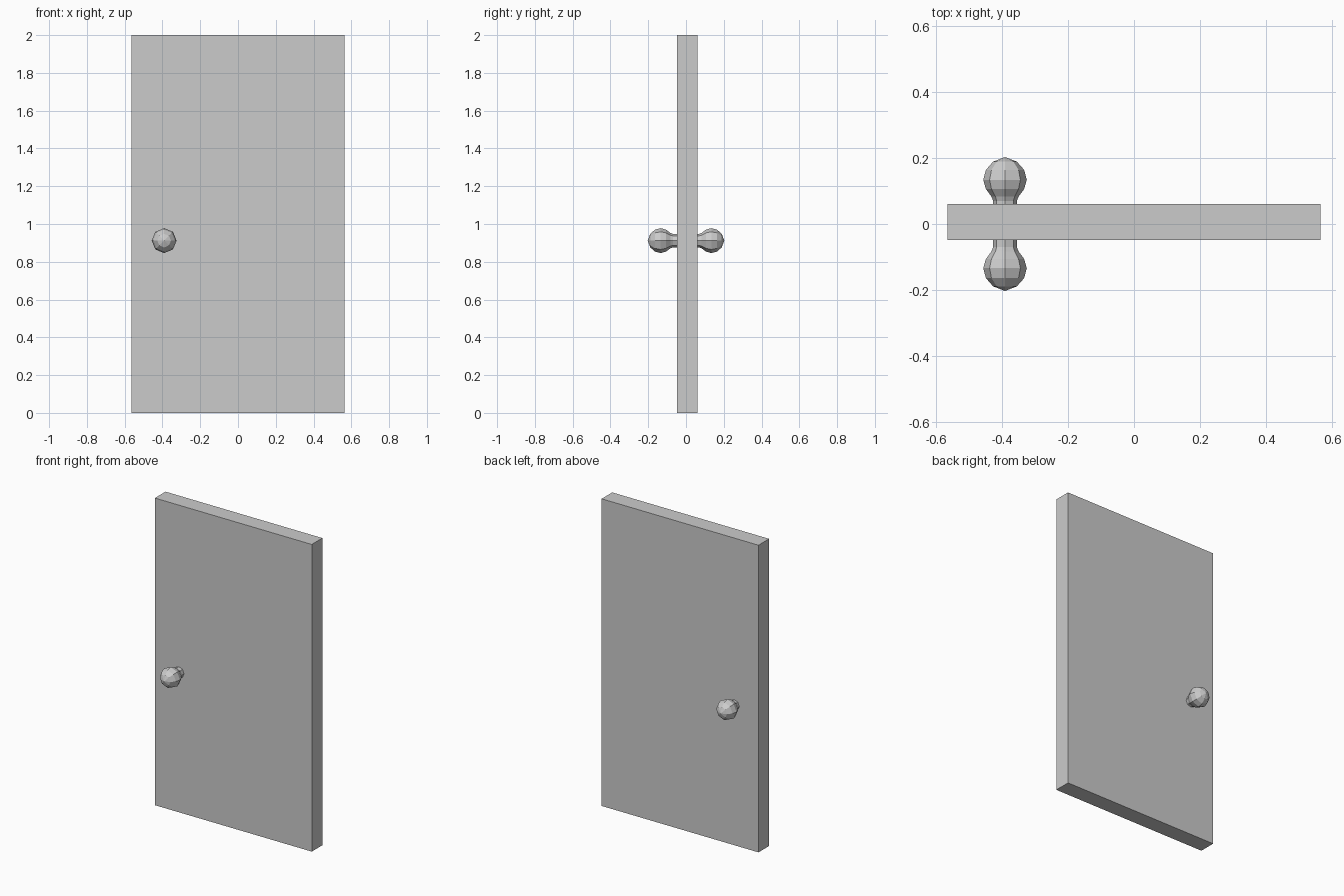
import bpy, bmesh
from math import cos, sin, tau

if "Cube" in bpy.data.objects:
    bpy.data.objects.remove(bpy.data.objects["Cube"])

KNOB_X, KNOB_Z, SIDES = -0.391, 0.912, 8
# (distance out from the door's middle, radius)
PROFILE = [(0.03, 0.036), (0.07, 0.036), (0.083, 0.041), (0.106, 0.058),
           (0.134, 0.066), (0.164, 0.058), (0.189, 0.036)]
TIP = 0.203


def finish(name, bm):
    bmesh.ops.recalc_face_normals(bm, faces=bm.faces)
    mesh = bpy.data.meshes.new(name)
    bm.to_mesh(mesh)
    bm.free()
    obj = bpy.data.objects.new(name, mesh)
    bpy.context.collection.objects.link(obj)
    return obj


def knob(name, side):
    # Eight-sided lathe around the y axis, closed by a pointed tip
    bm = bmesh.new()
    rings = [[bm.verts.new((r * cos(tau * i / SIDES), side * d, r * sin(tau * i / SIDES)))
              for i in range(SIDES)] for d, r in PROFILE]
    tip = bm.verts.new((0, side * TIP, 0))
    for i in range(SIDES):
        j = (i + 1) % SIDES
        for a, b in zip(rings, rings[1:]):
            bm.faces.new((a[i], a[j], b[j], b[i]))
        bm.faces.new((rings[-1][i], rings[-1][j], tip))
    bm.faces.new(rings[0])
    finish(name, bm).location = (KNOB_X, 0, KNOB_Z)


# Door slab
bm = bmesh.new()
bmesh.ops.create_cube(bm, size=1)
bmesh.ops.scale(bm, vec=(1.13, 0.109, 2.0), verts=bm.verts)
finish("door_panel", bm).location = (0, 0.0065, 1.0)

# Knob on each face
knob("front_knob", -1)
knob("back_knob", 1)
